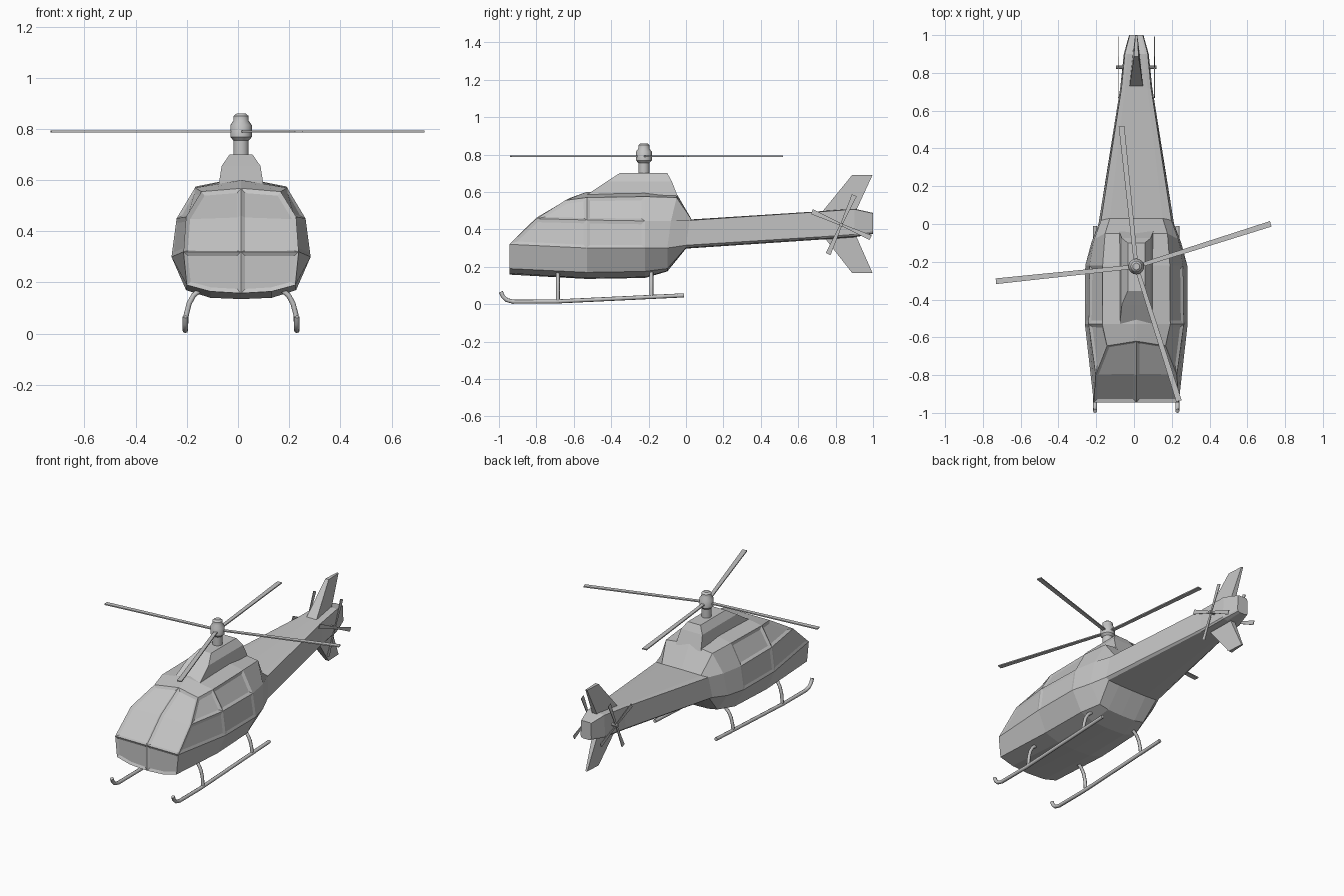
import bpy, bmesh
from math import radians, pi
from mathutils import Matrix, Vector

if "Cube" in bpy.data.objects:
    bpy.data.objects.remove(bpy.data.objects["Cube"], do_unlink=True)

CX = 0.012  # centre line of the airframe

grey = bpy.data.materials.new("plain_grey")
grey.use_nodes = True
grey.diffuse_color = (0.55, 0.55, 0.55, 1)
grey.node_tree.nodes["Principled BSDF"].inputs["Base Color"].default_value = (0.55, 0.55, 0.55, 1)


def add_object(name, bm, location=(CX, 0, 0), mirror=False):
    bmesh.ops.recalc_face_normals(bm, faces=bm.faces)
    mesh = bpy.data.meshes.new(name)
    bm.to_mesh(mesh)
    bm.free()
    mesh.materials.append(grey)
    obj = bpy.data.objects.new(name, mesh)
    obj.location = location
    bpy.context.collection.objects.link(obj)
    if mirror:
        obj.modifiers.new("mirror", "MIRROR").merge_threshold = 0.0005
    return obj


def bridge(bm, a, b, closed=True):
    count = len(a)
    return [bm.faces.new((a[i], a[(i + 1) % count], b[(i + 1) % count], b[i]))
            for i in range(count if closed else count - 1)]


def loft(name, sections):
    """Closed solid through matching cross-sections."""
    bm = bmesh.new()
    rings = [[bm.verts.new(p) for p in s] for s in sections]
    for a, b in zip(rings, rings[1:]):
        bridge(bm, a, b)
    bm.faces.new(rings[0])
    bm.faces.new(rings[-1])
    return add_object(name, bm)


def tube(name, points, radius):
    curve = bpy.data.curves.new(name, "CURVE")
    curve.dimensions = "3D"
    curve.bevel_depth = radius
    curve.bevel_resolution = 2
    curve.use_fill_caps = True
    line = curve.splines.new("POLY")
    line.points.add(len(points) - 1)
    for p, co in zip(line.points, points):
        p.co = (*co, 1)
    curve.materials.append(grey)
    obj = bpy.data.objects.new(name, curve)
    obj.location.x = CX
    bpy.context.collection.objects.link(obj)


def lathe(name, profile, location, rotation=None, steps=16):
    bm = bmesh.new()
    rings = []
    for r, z in profile:
        ring = [bm.verts.new(Matrix.Rotation(2 * pi * i / steps, 3, "Z") @ Vector((r, 0, z)))
                for i in range(steps)]
        rings.append(ring)
    for a, b in zip(rings, rings[1:]):
        bridge(bm, a, b)
    bm.faces.new(rings[0])
    bm.faces.new(rings[-1])
    if rotation:
        bm.transform(rotation)
    obj = add_object(name, bm, location)
    for f in obj.data.polygons:
        f.use_smooth = len(f.vertices) == 4
    obj.data.set_sharp_from_angle(angle=radians(35))


def blade(name, location, matrix, start, end, w0, w1, thick):
    """Flat tapered blade along +X, turned by the matrix."""
    bm = bmesh.new()
    bmesh.ops.create_cube(bm, size=1)
    for v in bm.verts:
        tip = v.co.x > 0
        v.co = (end if tip else start, v.co.y * (w1 if tip else w0), v.co.z * thick)
    bm.transform(matrix)
    add_object(name, bm, location)


# Fuselage and tail boom: half rings from belly centre to roof centre
half_rings = [
    [(0, -.945, .158), (.12, -.945, .165), (.212, -.945, .19), (.225, -.945, .32),
     (.215, -.8, .457), (.155, -.645, .555), (0, -.62, .568)],
    [(0, -.53, .135), (.12, -.53, .14), (.215, -.53, .17), (.272, -.53, .3),
     (.252, -.53, .45), (.18, -.53, .57), (0, -.53, .6)],
    [(0, -.22, .14), (.12, -.22, .145), (.205, -.22, .175), (.27, -.22, .3),
     (.248, -.22, .445), (.178, -.22, .575), (0, -.22, .61)],
    [(0, -.1, .175), (.1, -.1, .178), (.165, -.1, .19), (.238, -.1, .3),
     (.222, -.08, .445), (.165, -.05, .57), (0, -.05, .59)],
    [(0, 0, .297), (.1, 0, .298), (.18, 0, .302), (.2, 0, .315),
     (.186, .02, .448), (.14, .03, .452), (0, .03, .453)],
]
for y, w, low, high in ((.72, .085, .345, .497), (.9, .066, .358, .51), (1, .038, .375, .488)):
    half_rings.append([(0, y, low), (w * .5, y, low), (w * .9, y, low + .005), (w, y, low + .015),
                       (w * .92, y, high - .003), (w * .7, y, high), (0, y, high)])

bm = bmesh.new()
rings = [[bm.verts.new(p) for p in ring] for ring in half_rings]
strips = [bridge(bm, a, b, closed=False) for a, b in zip(rings, rings[1:])]
bm.faces.new(rings[-1])
# Nose closed at the centre line
belly, belly_side, chine, mid, upper, roof, top = rings[0]
c_mid = bm.verts.new((0, -.945, .32))
c_up = bm.verts.new((0, -.8, .462))
chin_pane = bm.faces.new((belly, belly_side, chine, mid, c_mid))
low_pane = bm.faces.new((c_mid, mid, upper, c_up))
high_pane = bm.faces.new((c_up, upper, roof, top))
bmesh.ops.recalc_face_normals(bm, faces=bm.faces)
# The half shell is open, so make sure its side points outward
if strips[1][3].normal.x < 0:
    bmesh.ops.reverse_faces(bm, faces=bm.faces)
# Recessed windows and door panels
panes = [([chin_pane], .016, .008), ([low_pane, high_pane], .016, .01)]
for strip in strips[:2]:
    panes += [([strip[4]], .018, .008), ([strip[3]], .018, .004)]
for faces, frame, depth in panes:
    bmesh.ops.inset_region(bm, faces=faces, thickness=frame, depth=-depth,
                           use_even_offset=True, use_boundary=True)
add_object("fuselage", bm, mirror=True)

# Engine cowl on the roof
loft("engine_cowl", [[(-w, y0, z), (w, y0, z), (w, y1, z), (-w, y1, z)]
                     for w, y0, y1, z in ((.09, -.56, -.04, .565),
                                          (.076, -.425, -.075, .655),
                                          (.045, -.355, -.1, .7))])

# Tail fins, thick at the root and thin at the tip
for name, root, tip in (("upper_fin", .49, .69), ("lower_fin", .375, .167)):
    loft(name, [[(-w, y0, z), (w, y0, z), (w * .5, y1, z), (-w * .5, y1, z)]
                for w, y0, y1, z in ((.036, .725, .905, root), (.012, .888, .997, tip))])

# Main rotor
HUB = (CX, -.225, 0)
lathe("rotor_mast", [(.03, .68), (.03, .765)], HUB)
lathe("rotor_hub", [(.03, .755), (.042, .768), (.042, .815), (.03, .832), (.03, .85), (.018, .86)], HUB)
for i, angle in enumerate((17.6, 96, 186, 287.6)):
    blade(f"main_blade_{i + 1}", (CX, -.225, .79), Matrix.Rotation(radians(angle), 4, "Z"),
          .03, .747, .022, .03, .007)

# A tail rotor on each side of the boom
to_side = Matrix.Rotation(pi / 2, 4, "Y")
for side, sx in (("left", 1), ("right", -1)):
    centre = (CX + sx * .096, .83, .425)
    lathe(f"{side}_tail_hub", [(.01, -.035), (.01, .012)], centre,
          to_side if sx > 0 else Matrix.Rotation(-pi / 2, 4, "Y"), 8)
    for i in range(4):
        # Blade turned from the x axis into the y-z plane
        turn = Matrix.Rotation(radians(66 + 90 * i), 4, "X") @ Matrix.Rotation(pi / 2, 4, "Z")
        blade(f"{side}_tail_blade_{i + 1}", centre, turn @ Matrix.Rotation(pi / 2, 4, "X"),
              .004, .172, .012, .028, .004)
        bpy.data.objects[f"{side}_tail_blade_{i + 1}"].data.update()

# Landing skids and their struts
for side, sx in (("left", 1), ("right", -1)):
    x = sx * .218
    tube(f"{side}_skid", [(x, -.99, .066), (x, -.978, .04), (x, -.958, .022), (x, -.925, .013),
                          (x, -.7, .014), (x, -.01, .047)], .011)
    for place, y, foot in (("front", -.685, .016), ("rear", -.185, .04)):
        tube(f"{side}_{place}_strut", [(sx * .218, y, foot), (sx * .214, y, .075), (sx * .203, y, .118),
                                       (sx * .185, y, .15), (sx * .155, y, .175)], .01)
